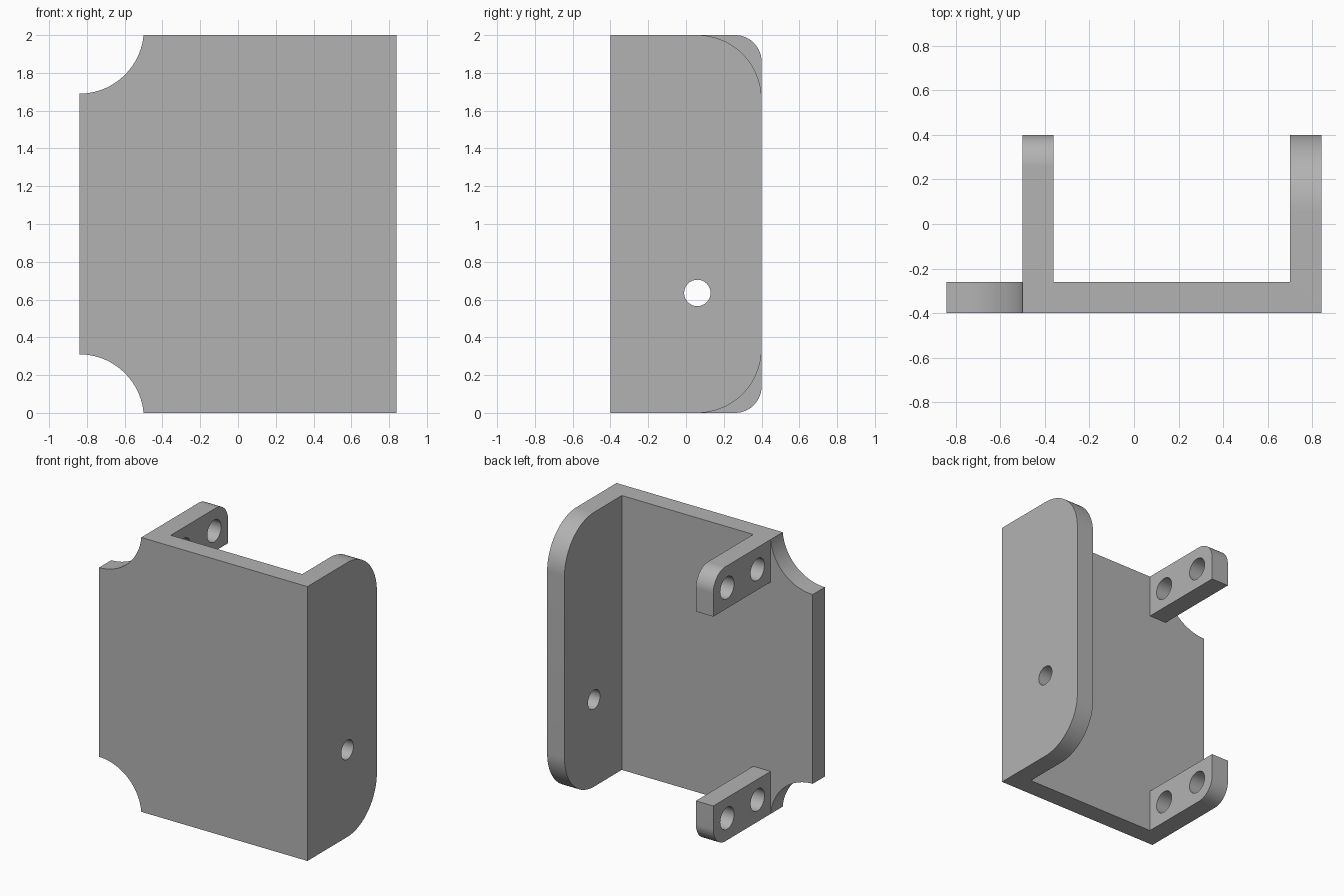
import bpy, bmesh
from math import pi, sin, cos, atan2
from mathutils import Vector

cube = bpy.data.objects.get("Cube")
if cube:
    bpy.data.objects.remove(cube, do_unlink=True)

grey = bpy.data.materials.new("grey")
grey.use_nodes = True
grey.diffuse_color = (0.45, 0.45, 0.45, 1)
grey.node_tree.nodes["Principled BSDF"].inputs["Base Color"].default_value = grey.diffuse_color

W, D, H = 0.84, 0.4, 2.0      # half width, half depth, height
T = 0.14                      # sheet thickness
TAB_X, TAB_H = -0.5, 0.31     # outer face and height of the tabs
INNER = -D + T / 2            # walls start inside the plate


def arc(cx, cz, r, a0, a1, n=24):
    return [(cx + r * cos(a0 + (a1 - a0) * i / n),
             cz + r * sin(a0 + (a1 - a0) * i / n)) for i in range(n + 1)]


def prism(name, points, axis, lo, hi):
    """Extrude a flat (horizontal, z) profile along the x or y axis."""
    bm = bmesh.new()

    def place(p):
        return Vector((lo, *p)) if axis == 'x' else Vector((p[0], lo, p[1]))
    face = bm.faces.new([bm.verts.new(place(p)) for p in points])
    new = bmesh.ops.extrude_face_region(bm, geom=[face])["geom"]
    step = Vector((hi - lo, 0, 0)) if axis == 'x' else Vector((0, hi - lo, 0))
    bmesh.ops.translate(bm, vec=step,
                        verts=[v for v in new if isinstance(v, bmesh.types.BMVert)])
    bmesh.ops.recalc_face_normals(bm, faces=bm.faces)
    mesh = bpy.data.meshes.new(name)
    bm.to_mesh(mesh)
    bm.free()
    mesh.materials.append(grey)
    obj = bpy.data.objects.new(name, mesh)
    bpy.context.collection.objects.link(obj)
    return obj


def combine(target, other, operation):
    mod = target.modifiers.new(operation.title(), 'BOOLEAN')
    mod.operation, mod.solver, mod.object = operation, 'EXACT', other
    bpy.context.view_layer.objects.active = target
    bpy.ops.object.modifier_apply(modifier=mod.name)
    bpy.data.objects.remove(other, do_unlink=True)


def flip(points):
    return [(u, H - z) for u, z in points]


# Front plate with a scooped notch at the top and bottom of its right edge
notch = W + TAB_X
rise = (notch ** 2 - TAB_H ** 2) / (2 * TAB_H)
top_scoop = arc(-W, H + rise, TAB_H + rise, -pi / 2, -atan2(rise, notch))
bracket = prism("bracket", top_scoop + [(W, H), (W, 0)] + flip(top_scoop)[::-1],
                'y', -D, -D + T)

# Full-height side wall with large rounded back corners
R = 0.34
corner = arc(D - R, H - R, R, 0, pi / 2)
side_wall = prism("side_wall", corner + [(INNER, H), (INNER, 0)] + flip(corner)[::-1],
                  'x', W - T, W)
combine(bracket, side_wall, 'UNION')

# Upper and lower tabs, each with one rounded outer corner
r = 0.14
tab = arc(D - r, H - r, r, 0, pi / 2) + [
    (INNER, H), (INNER, H - TAB_H), (D, H - TAB_H)]
for name, outline in (("upper_tab", tab), ("lower_tab", flip(tab))):
    combine(bracket, prism(name, outline, 'x', TAB_X, TAB_X + T), 'UNION')

# Drilled holes: (y, z, radius, x of the drilled sheet)
holes = [(0.06, 0.635, 0.07, W - T)]
holes += [(y, z, 0.08, TAB_X) for y in (-0.11, 0.24) for z in (0.16, H - 0.16)]
for y, z, radius, x in holes:
    drill = prism("drill", arc(y, z, radius, 0, 2 * pi, 32)[:-1],
                  'x', x - 0.1, x + T + 0.1)
    combine(bracket, drill, 'DIFFERENCE')

# Merge flat regions, then smooth only the curved ones
bm = bmesh.new()
bm.from_mesh(bracket.data)
bmesh.ops.remove_doubles(bm, verts=bm.verts, dist=0.0001)
bmesh.ops.dissolve_limit(bm, angle_limit=0.005, verts=bm.verts, edges=bm.edges)
bm.to_mesh(bracket.data)
bm.free()
bpy.ops.object.select_all(action='DESELECT')
bracket.select_set(True)
bpy.context.view_layer.objects.active = bracket
bpy.ops.object.shade_smooth_by_angle(angle=pi / 6)
